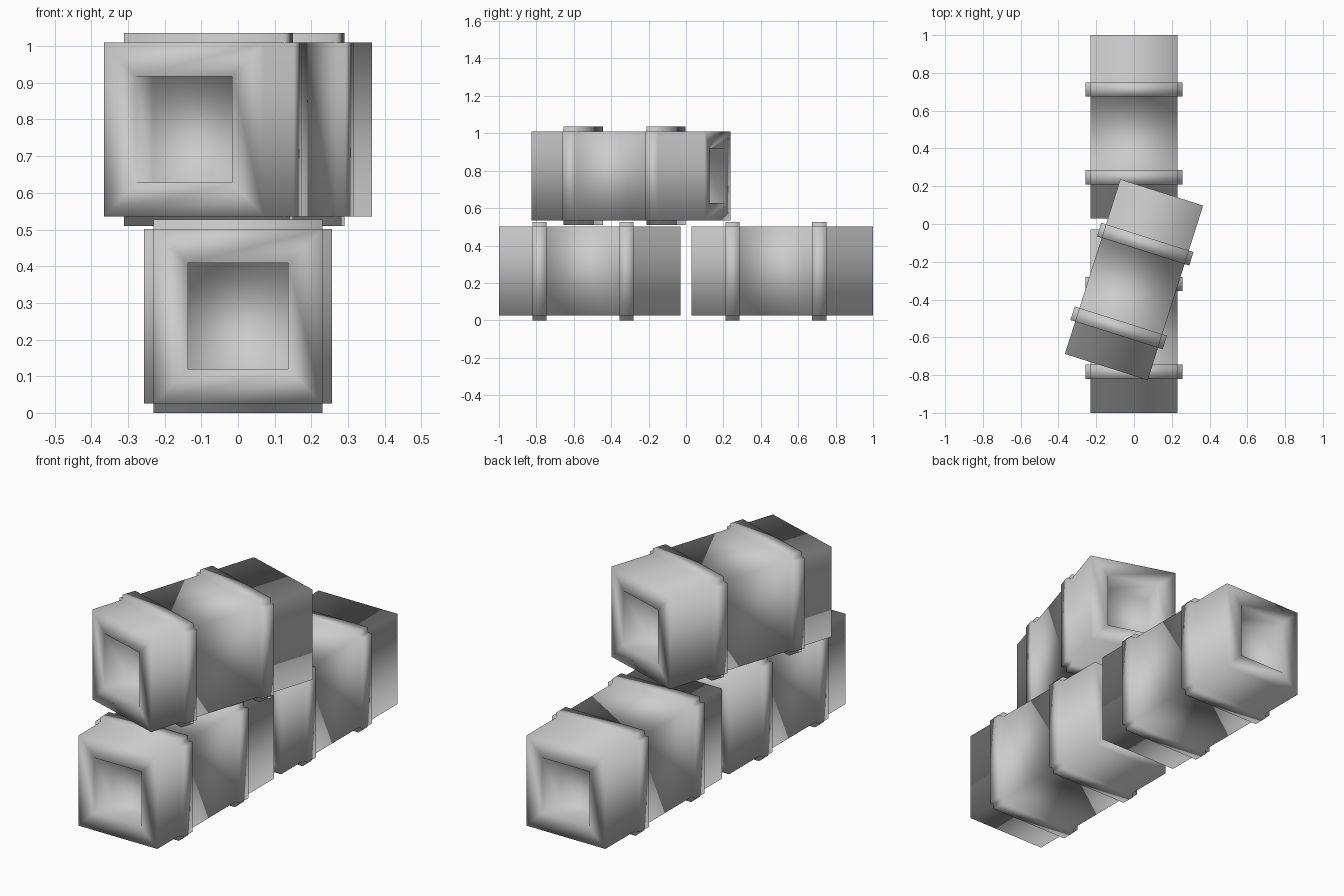
import bpy
import bmesh
from math import radians

old = bpy.data.objects.get("Cube")
if old:
    bpy.data.objects.remove(old, do_unlink=True)

# Single plain grey
grey = bpy.data.materials.new("plain grey")
grey.use_nodes = True
color = (0.6, 0.6, 0.6, 1)
grey.diffuse_color = color
grey.node_tree.nodes["Principled BSDF"].inputs["Base Color"].default_value = color

WIDTH, LENGTH, HEIGHT = 0.46, 0.97, 0.475
BANDS = [(-0.305, -0.23), (0.16, 0.235)]
BAND_DEPTH = 0.026
RIM, RECESS = 0.093, 0.15


def crate_mesh():
    bm = bmesh.new()
    bmesh.ops.create_cube(bm, size=1)
    bmesh.ops.scale(bm, vec=(WIDTH, LENGTH, HEIGHT), verts=bm.verts)

    # Cut the body at both edges of each band
    for band in BANDS:
        for y in band:
            bmesh.ops.bisect_plane(
                bm, geom=bm.verts[:] + bm.edges[:] + bm.faces[:],
                plane_co=(0, y, 0), plane_no=(0, 1, 0))
    bm.normal_update()

    # Raised plates on all four sides, with open corners
    plates = [f for f in bm.faces
              if abs(f.normal.y) < 0.5
              and any(a < f.calc_center_median().y < b for a, b in BANDS)]
    bmesh.ops.inset_individual(bm, faces=plates, thickness=0, depth=BAND_DEPTH)
    bm.normal_update()

    # Square recess in each end
    ends = [f for f in bm.faces
            if abs(f.calc_center_median().y) > LENGTH / 2 - 0.001]
    bmesh.ops.inset_individual(bm, faces=ends, thickness=RIM, use_even_offset=True)
    bm.normal_update()
    bmesh.ops.inset_individual(bm, faces=ends, thickness=0, depth=-RECESS)

    bmesh.ops.recalc_face_normals(bm, faces=bm.faces)
    for f in bm.faces:
        f.smooth = True
    mesh = bpy.data.meshes.new("banded_crate")
    bm.to_mesh(mesh)
    bm.free()
    mesh.materials.append(grey)
    return mesh


# Two crates in a row and one turned on top
mesh = crate_mesh()
base_z = HEIGHT / 2 + BAND_DEPTH
for name, y, z, turn in [
    ("front_crate", -0.515, base_z, 0),
    ("back_crate", 0.515, base_z, 0),
    ("top_crate", -0.295, base_z + 0.509, -17.6),
]:
    crate = bpy.data.objects.new(name, mesh)
    crate.location = (0, y, z)
    crate.rotation_euler.z = radians(turn)
    bpy.context.collection.objects.link(crate)
